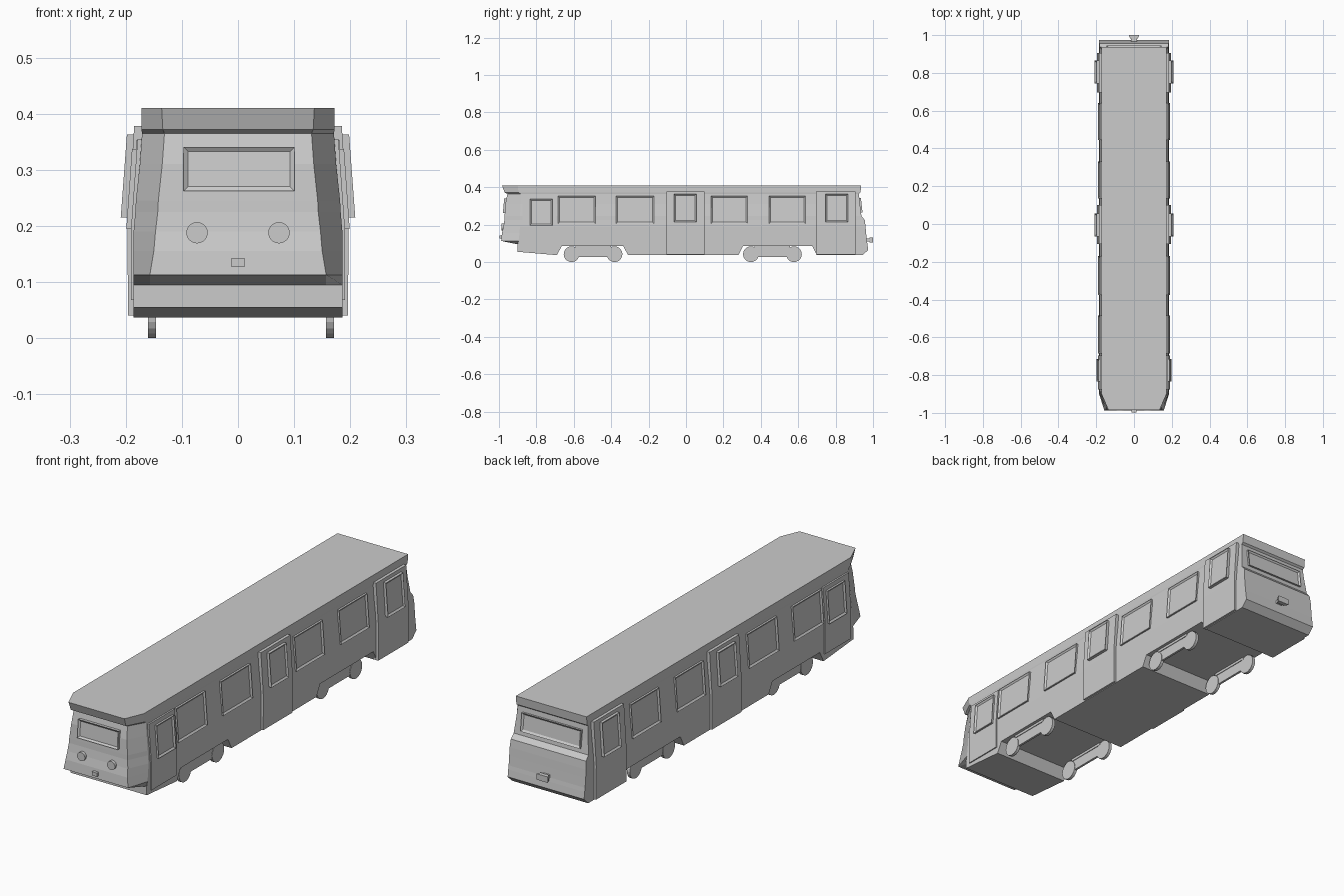
import bpy, bmesh, math
from mathutils import Vector, Matrix

if "Cube" in bpy.data.objects:
    bpy.data.objects.remove(bpy.data.objects["Cube"])


def finish(bm, name, mirror=False):
    bmesh.ops.recalc_face_normals(bm, faces=bm.faces[:])
    me = bpy.data.meshes.new(name)
    bm.to_mesh(me)
    bm.free()
    ob = bpy.data.objects.new(name, me)
    bpy.context.collection.objects.link(ob)
    if mirror:
        ob.modifiers.new("mirror", 'MIRROR').use_mirror_merge = False
    return ob


def loft(bm, rings):
    """Skin a list of equal-length vertex rings; returns the rings of verts."""
    vs = [[bm.verts.new(p) for p in r] for r in rings]
    for a, b in zip(vs, vs[1:]):
        n = len(a)
        for i in range(n):
            j = (i + 1) % n
            bm.faces.new((a[i], a[j], b[j], b[i]))
    return vs


def prism(name, rings, mirror=False):
    bm = bmesh.new()
    vs = loft(bm, rings)
    bm.faces.new(vs[0])
    bm.faces.new(vs[-1])
    return finish(bm, name, mirror)


def window(name, quad, out, frame=0.008, recess=0.006, mirror=False):
    """Raised slab on a quad with a recessed pane."""
    bm = bmesh.new()
    out = Vector(out)
    base = [Vector(p) - out * 0.6 for p in quad]
    top = [Vector(p) + out for p in quad]
    vs = loft(bm, [base, top])
    bm.faces.new(vs[0])
    pane = bm.faces.new(vs[1])
    bmesh.ops.recalc_face_normals(bm, faces=bm.faces[:])
    bmesh.ops.inset_region(bm, faces=[pane], thickness=frame, use_even_offset=True)
    bmesh.ops.translate(bm, verts=pane.verts[:], vec=-out.normalized() * recess)
    return finish(bm, name, mirror)


def cylinder(name, r, depth, loc, axis, seg=20, mirror=False):
    bm = bmesh.new()
    bmesh.ops.create_cone(bm, cap_ends=True, segments=seg, radius1=r, radius2=r, depth=depth,
                          matrix=Matrix.Translation(loc) @ Matrix.Rotation(math.pi / 2, 4, axis))
    return finish(bm, name, mirror)


def box(name, lo, hi):
    (x0, y0, z0), (x1, y1, z1) = lo, hi
    return prism(name, [[(x0, y0, z), (x1, y0, z), (x1, y1, z), (x0, y1, z)] for z in (z0, z1)])


# Body: upper shell lofted through plan outlines, tapered at the front
# (z, half width of nose, y of nose, half width of side, y of corner, y of rear)
levels = [
    (0.095, 0.157, -0.900, 0.186, -0.900, 0.970),
    (0.113, 0.157, -0.988, 0.186, -0.895, 0.967),
    (0.155, 0.150, -0.984, 0.186, -0.890, 0.963),
    (0.190, 0.147, -0.976, 0.186, -0.888, 0.960),
    (0.225, 0.143, -0.971, 0.183, -0.887, 0.956),
    (0.245, 0.142, -0.970, 0.182, -0.887, 0.938),
    (0.310, 0.135, -0.966, 0.175, -0.885, 0.930),
    (0.365, 0.131, -0.955, 0.171, -0.885, 0.924),
    (0.372, 0.134, -0.970, 0.172, -0.895, 0.933),
    (0.410, 0.136, -0.984, 0.172, -0.900, 0.937),
]
bm = bmesh.new()
shell = loft(bm, [[(-wf, yf, z), (wf, yf, z), (ws, yc, z), (ws, yr, z), (-ws, yr, z), (-ws, yc, z)]
                  for z, wf, yf, ws, yc, yr in levels])
bm.faces.new(shell[-1])

# Body: skirt with bogie cut-outs, spanning the full width
skirt = [(-0.90, 0.095), (-0.90, 0.055), (-0.69, 0.037), (-0.665, 0.085), (-0.335, 0.085),
         (-0.31, 0.037), (0.28, 0.037), (0.305, 0.085), (0.675, 0.085), (0.70, 0.037),
         (0.945, 0.037), (0.974, 0.065), (0.97, 0.095)]
left, right = [[bm.verts.new((x, y, z)) for y, z in skirt] for x in (-0.186, 0.186)]
bm.faces.new(left)
bm.faces.new(right)
for i in range(len(skirt) - 1):
    bm.faces.new((left[i], left[i + 1], right[i + 1], right[i]))
bmesh.ops.remove_doubles(bm, verts=bm.verts[:], dist=0.0005)
finish(bm, "body")

# Side windows, both sides
for i, (y0, y1) in enumerate([(-0.685, -0.485), (-0.375, -0.17), (0.135, 0.33), (0.445, 0.64)]):
    window(f"side_window_{i}", [(0.1845, y0, 0.205), (0.1845, y1, 0.205),
                                (0.1735, y1, 0.353), (0.1735, y0, 0.353)], (0.007, 0, 0), mirror=True)

# Doors with their windows, both sides
for name, y0, y1, w0, w1 in [("middle", -0.105, 0.10, -0.065, 0.055), ("rear", 0.695, 0.905, 0.745, 0.865)]:
    sec = [(0.175, 0.04), (0.196, 0.04), (0.197, 0.19), (0.185, 0.378), (0.16, 0.378)]
    prism(name + "_door", [[(x, y, z) for x, z in sec] for y in (y0, y1)], True)
    window(name + "_door_window", [(0.198, w0, 0.215), (0.198, w1, 0.215),
                                   (0.187, w1, 0.363), (0.187, w0, 0.363)], (0.011, 0, 0), mirror=True)
sec = [(0.175, 0.068), (0.191, 0.068), (0.191, 0.19), (0.179, 0.355), (0.16, 0.355)]
prism("front_door", [[(x, y, z) for x, z in sec] for y in (-0.875, -0.695)], True)
window("front_door_window", [(0.191, -0.835, 0.195), (0.191, -0.715, 0.195),
                             (0.181, -0.715, 0.337), (0.181, -0.835, 0.337)], (0.008, 0, 0), mirror=True)

# Windscreen and rear window
window("windscreen", [(-0.097, -0.969, 0.262), (0.101, -0.969, 0.262),
                      (0.101, -0.962, 0.341), (-0.097, -0.962, 0.341)], (0, -0.010, 0))
window("rear_window", [(-0.145, 0.936, 0.264), (0.145, 0.936, 0.264),
                       (0.145, 0.927, 0.343), (-0.145, 0.927, 0.343)], (0, 0.008, 0))

# Headlights
cylinder("headlights", 0.019, 0.026, (0.073, -0.974, 0.188), 'X', 24, True)

# Couplers
box("front_coupler", (-0.012, -0.998, 0.127), (0.012, -0.97, 0.143))
box("rear_coupler_neck", (-0.015, 0.95, 0.111), (0.015, 0.988, 0.125))
prism("rear_coupler_head", [[(-w, y, 0.105), (w, y, 0.105), (w, y, 0.131), (-w, y, 0.131)]
                            for w, y in ((0.020, 0.982), (0.028, 1.0))])

# Bogies: wheels and side beams
for side, x in (("left", -0.153), ("right", 0.164)):
    for b, (ya, yb) in enumerate([(-0.612, -0.382), (0.347, 0.577)]):
        for k, y in enumerate((ya, yb)):
            cylinder(f"{side}_wheel_{b}_{k}", 0.042, 0.014, (x, y, 0.042), 'Y')
        box(f"{side}_bogie_beam_{b}", (x - 0.005, ya, 0.028), (x + 0.005, yb, 0.078))
        box(f"{side}_bogie_rail_{b}", (x - 0.008, ya + 0.02, 0.074), (x + 0.008, yb - 0.02, 0.092))
